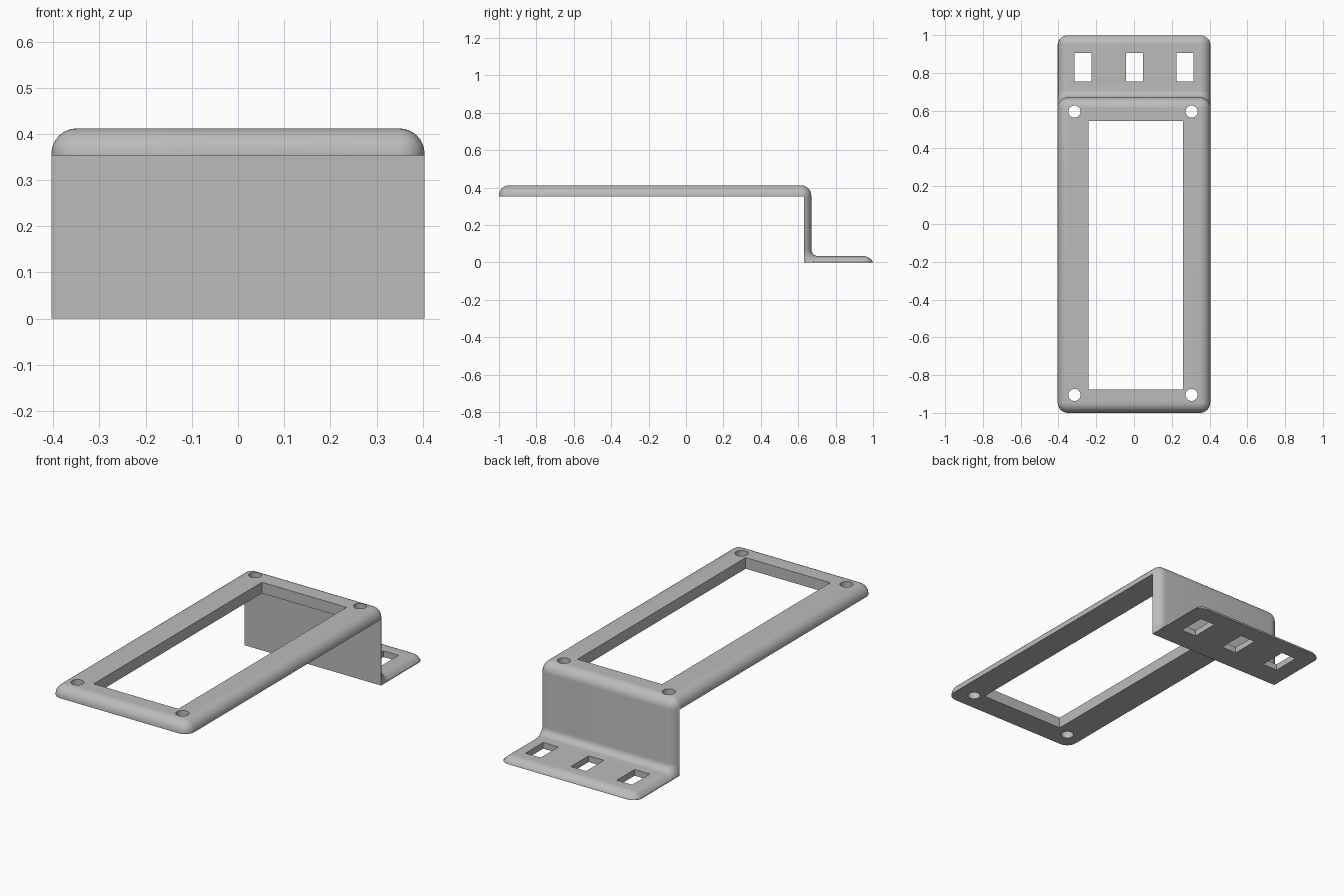
import bpy, bmesh
from math import sin, cos, asin, pi
from mathutils import Matrix

cube = bpy.data.objects.get("Cube")
if cube:
    bpy.data.objects.remove(cube)

HALF = 0.404        # half width
R = 0.055           # outer rounding
FILLET = 0.037      # inner rounding between wall and foot
TOP, UNDER = 0.412, 0.353
WALL_IN, WALL_OUT = 0.63, 0.67
FOOT = 0.033
STEPS = 8

grey = bpy.data.materials.new("plain grey")
grey.use_nodes = True
grey.diffuse_color = (0.5, 0.5, 0.5, 1)
grey.node_tree.nodes["Principled BSDF"].inputs["Base Color"].default_value = (0.5, 0.5, 0.5, 1)


def arc(cy, cz, radius, start, end):
    return [(cy + radius * cos(start + (end - start) * i / STEPS),
             cz + radius * sin(start + (end - start) * i / STEPS)) for i in range(STEPS + 1)]


def section(d):
    """Side outline with its outer skin moved inwards by d."""
    r = R - d
    front = arc(R - 1, TOP - R, r, pi, pi / 2)
    back = arc(WALL_OUT - R, TOP - R, r, pi / 2, 0)
    back[-1] = (max(back[-1][0], WALL_IN + 0.002), back[-1][1])
    bend = arc(WALL_OUT + FILLET, FOOT + FILLET, FILLET + d, pi, 1.5 * pi)
    toe = arc(0.95, FOOT - R, r, pi / 2, asin((R - FOOT + 0.003) / R))
    lower = [(max(y, WALL_IN + 0.002), max(z, 0.002)) for y, z in bend + toe]
    return ([(d - 1, UNDER)] + front + back + lower
            + [(lower[-1][0], 0), (WALL_IN, 0), (WALL_IN, UNDER)])


def new_object(name, bm):
    bmesh.ops.recalc_face_normals(bm, faces=bm.faces)
    mesh = bpy.data.meshes.new(name)
    bm.to_mesh(mesh)
    bm.free()
    mesh.materials.append(grey)
    obj = bpy.data.objects.new(name, mesh)
    bpy.context.collection.objects.link(obj)
    return obj


# Stepped bracket: loft the side outline across the width, rounding both sides
rows = []
for i in range(STEPS + 1):
    a = pi / 2 * i / STEPS
    rows.append((HALF - R * (1 - cos(a)), min(R * (1 - sin(a)), R - 0.001)))
rows += [(-x, d) for x, d in reversed(rows)]

bm = bmesh.new()
rings = [[bm.verts.new((x, y, z)) for y, z in section(d)] for x, d in rows]
for one, two in zip(rings, rings[1:]):
    n = len(one)
    for i in range(n):
        j = (i + 1) % n
        bm.faces.new((one[i], one[j], two[j], two[i]))
bm.faces.new(rings[0])
bm.faces.new(rings[-1][::-1])
bracket = new_object("mounting_bracket", bm)

# Openings: large window, three foot slots and four screw holes
bm = bmesh.new()


def box_cut(x0, x1, y0, y1, z0, z1):
    place = Matrix.Translation(((x0 + x1) / 2, (y0 + y1) / 2, (z0 + z1) / 2))
    size = Matrix.Diagonal((x1 - x0, y1 - y0, z1 - z0, 1))
    bmesh.ops.create_cube(bm, size=1, matrix=place @ size)


box_cut(-0.24, 0.26, -0.875, 0.545, 0.25, 0.5)
for x in (-0.27, 0.002, 0.27):
    box_cut(x - 0.045, x + 0.045, 0.755, 0.905, -0.1, 0.1)
for x in (-0.315, 0.305):
    for y in (-0.905, 0.595):
        bmesh.ops.create_cone(bm, cap_ends=True, segments=32, radius1=0.032, radius2=0.032,
                              depth=0.25, matrix=Matrix.Translation((x, y, 0.375)))
cutter = new_object("opening_cutter", bm)
cutter.hide_render = True

# Cut the openings and shade the rounded edges smoothly
cut = bracket.modifiers.new("openings", 'BOOLEAN')
cut.operation = 'DIFFERENCE'
cut.solver = 'EXACT'
cut.object = cutter
bpy.ops.object.select_all(action='DESELECT')
bracket.select_set(True)
bpy.context.view_layer.objects.active = bracket
bpy.ops.object.modifier_apply(modifier=cut.name)
bpy.data.objects.remove(cutter)
bpy.ops.object.shade_smooth_by_angle(angle=0.6)
